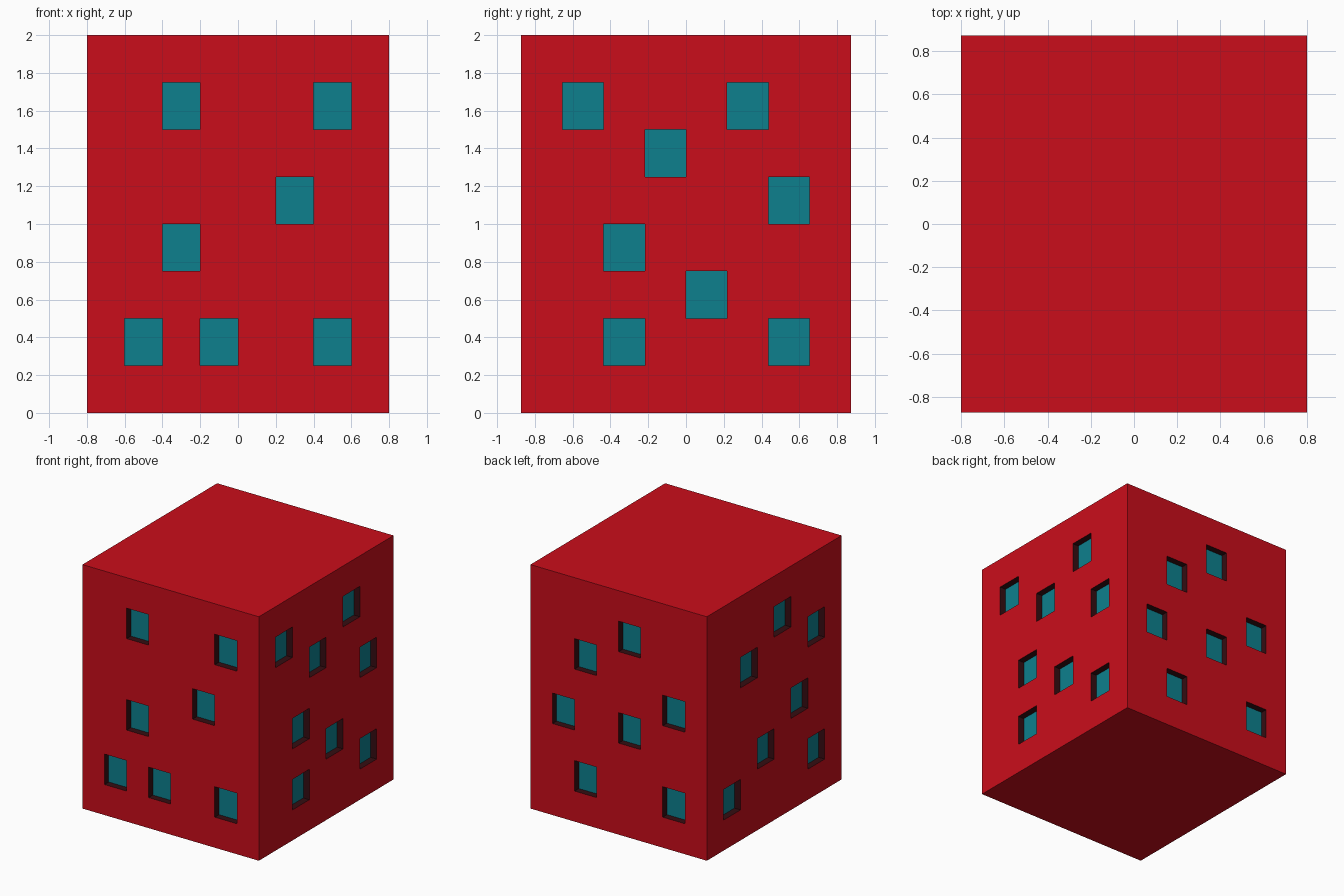
import bpy, bmesh
from mathutils import Vector

if "Cube" in bpy.data.objects:
    bpy.data.objects.remove(bpy.data.objects["Cube"])

HX, HY, H, N, DEPTH = 0.8, 0.8725, 2.0, 8, 0.055

# Window cells (column, row) per side, columns left to right as seen from outside
WINDOWS = {
    "front": {(2, 6), (6, 6), (5, 4), (2, 3), (1, 1), (3, 1), (6, 1)},
    "right": {(1, 6), (5, 6), (3, 5), (6, 4), (2, 3), (4, 2), (2, 1), (6, 1)},
    "back": {(4, 6), (2, 5), (6, 4), (1, 3), (4, 3), (2, 1), (6, 1)},
    "left": {(4, 6), (2, 5), (6, 5), (5, 3), (3, 2), (1, 1), (6, 1)},
}
CORNERS = [Vector(c) for c in ((-HX, -HY, 0), (HX, -HY, 0), (HX, HY, 0), (-HX, HY, 0))]
UP = Vector((0, 0, H))


def material(name, rgb):
    m = bpy.data.materials.new(name)
    m.diffuse_color = (*rgb, 1)
    m.use_nodes = True
    m.node_tree.nodes["Principled BSDF"].inputs["Base Color"].default_value = m.diffuse_color
    return m


bm = bmesh.new()


def quad(points):
    return bm.faces.new([bm.verts.new(p) for p in points])


# Four walls, each divided into square cells
panes = []
for k, cells in enumerate(WINDOWS.values()):
    start, end = CORNERS[k], CORNERS[(k + 1) % 4]
    for i in range(N):
        for j in range(N):
            face = quad([start.lerp(end, a / N) + UP * (b / N)
                         for a, b in ((i, j), (i + 1, j), (i + 1, j + 1), (i, j + 1))])
            if (i, j) in cells:
                panes.append(face)

# Roof and base
quad([c + UP for c in CORNERS])
quad(CORNERS[::-1])

# Recessed window panes with dark reveals
bm.normal_update()
reveals = bmesh.ops.inset_individual(bm, faces=panes, thickness=0, depth=-DEPTH)["faces"]
for f in reveals:
    f.material_index = 2
for f in panes:
    f.material_index = 1
bmesh.ops.remove_doubles(bm, verts=bm.verts[:], dist=0.0005)

mesh = bpy.data.meshes.new("tower_block")
bm.to_mesh(mesh)
bm.free()
for m in (material("red_wall", (0.59, 0.004, 0.011)),
          material("teal_pane", (0.004, 0.215, 0.27)),
          material("dark_reveal", (0.035, 0.004, 0.006))):
    mesh.materials.append(m)
bpy.context.collection.objects.link(bpy.data.objects.new("tower_block", mesh))
